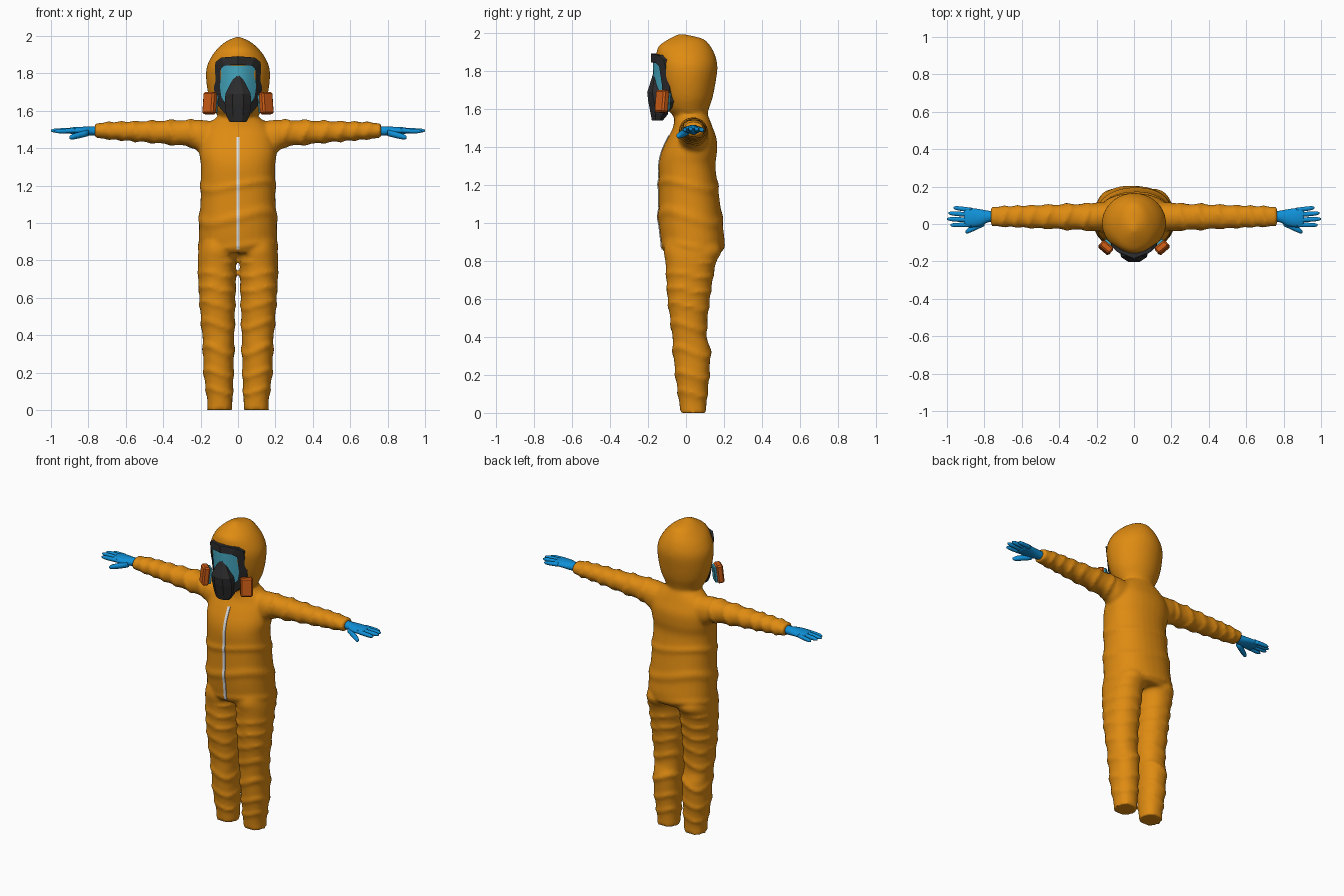
import bpy, bmesh, math
from mathutils import Vector, Matrix

if "Cube" in bpy.data.objects:
    bpy.data.objects.remove(bpy.data.objects["Cube"])


def material(name, rgb):
    m = bpy.data.materials.new(name)
    m.diffuse_color = (*rgb, 1)
    m.use_nodes = True
    m.node_tree.nodes["Principled BSDF"].inputs["Base Color"].default_value = m.diffuse_color
    return m


SUIT = material("suit_orange", (0.74, 0.26, 0.006))
GLOVE = material("glove_blue", (0.005, 0.28, 0.68))
BLACK = material("rubber_black", (0.025, 0.025, 0.027))
GLASS = material("visor_cyan", (0.06, 0.40, 0.54))
CAN = material("filter_orange", (0.62, 0.11, 0.008))
ZIP = material("zipper_grey", (0.75, 0.75, 0.75))


def finish(name, bm, mat, smooth=True):
    bmesh.ops.recalc_face_normals(bm, faces=bm.faces)
    for f in bm.faces:
        f.smooth = smooth
    me = bpy.data.meshes.new(name)
    bm.to_mesh(me)
    bm.free()
    me.materials.append(mat)
    ob = bpy.data.objects.new(name, me)
    bpy.context.collection.objects.link(ob)
    return ob


def spline(keys, steps):
    """Catmull-Rom rows through the key rows."""
    out = []
    for i in range(len(keys) - 1):
        p = [keys[max(0, min(len(keys) - 1, i + k))] for k in (-1, 0, 1, 2)]
        for s in range(steps):
            t = s / steps
            out.append([0.5 * (2 * b + (c - a) * t + (2 * a - 5 * b + 4 * c - d) * t * t
                               + (3 * b - a - 3 * c + d) * t ** 3) for a, b, c, d in zip(*p)])
    return out + [list(keys[-1])]


def loft(bm, keys, along, sides=24, steps=5, power=2.0, side=1, crease=0.0, freq=60, span=(-9, 9)):
    """Rings from rows (t, u0, u1, v0, v1), running along z or x; crease adds cloth folds."""
    rings = []
    for t, u0, u1, v0, v1 in spline(keys, steps):
        ring = []
        for k in range(sides):
            a = 2 * math.pi * (k + 0.5) / sides
            c, s = math.cos(a), math.sin(a)
            cu = math.copysign(abs(c) ** (2 / power), c)
            sv = math.copysign(abs(s) ** (2 / power), s)
            fold = 0
            if span[0] < t < span[1]:
                fold = crease * max(0, math.sin(freq * t + 1.1 * math.sin(2 * a) + 2 * math.sin(9 * t))) ** 3
            u = (u0 + u1) / 2 + cu * ((u1 - u0) / 2 + fold)
            v = (v0 + v1) / 2 + sv * ((v1 - v0) / 2 + fold)
            co = (u, v, t) if along == "z" else (t, u, v)
            ring.append(bm.verts.new((co[0] * side, co[1], co[2])))
        rings.append(ring)
    for r, q in zip(rings, rings[1:]):
        for k in range(sides):
            j = (k + 1) % sides
            bm.faces.new((r[k], r[j], q[j], q[k]))
    bm.faces.new(rings[0])
    bm.faces.new(rings[-1])


def sym(rows):
    return [(t, -w, w, a, b) for t, w, a, b in rows]


# Hooded suit: hood, torso, legs and sleeves fused into one cloth surface
hood = sym([(1.50, .11, -.05, .12), (1.56, .105, -.065, .112), (1.60, .125, -.10, .12),
            (1.66, .152, -.125, .14), (1.74, .168, -.145, .156), (1.82, .17, -.158, .166),
            (1.88, .148, -.157, .155), (1.93, .112, -.145, .13), (1.97, .065, -.09, .09),
            (1.995, .012, -.04, -.01)])
torso = sym([(.84, .208, -.112, .185), (.90, .21, -.13, .203), (1.0, .207, -.142, .192),
             (1.1, .201, -.143, .18), (1.2, .199, -.142, .167), (1.3, .198, -.143, .155),
             (1.37, .206, -.13, .163), (1.44, .20, -.10, .162), (1.50, .18, -.07, .142),
             (1.545, .14, -.062, .125), (1.58, .09, -.06, .11)])
leg = [(0.0, .03, .166, -.032, .108), (.05, .03, .164, -.035, .108), (.2, .025, .182, -.055, .122),
       (.33, .022, .186, -.068, .127), (.42, .02, .192, -.073, .108), (.6, .015, .206, -.096, .125),
       (.78, .009, .214, -.107, .155), (.85, .007, .212, -.118, .188), (.9, .02, .20, -.11, .17)]
arm = [(.10, -.03, .12, 1.36, 1.54), (.2, -.04, .115, 1.375, 1.552), (.25, -.032, .108, 1.408, 1.55),
       (.35, -.028, .105, 1.42, 1.548), (.5, -.022, .10, 1.434, 1.543), (.65, -.015, .095, 1.446, 1.54),
       (.765, -.012, .092, 1.455, 1.533)]
bm = bmesh.new()
loft(bm, hood, "z", 32)
loft(bm, torso, "z", 32, 8, 2.25, crease=.008, freq=50, span=(.86, 1.25))
for s in (1, -1):
    loft(bm, leg, "z", 28, 10, 2.2, s, .009, 62, (.08, .8))
    loft(bm, arm, "x", 24, 10, 2.1, s, .011, 75, (.24, .73))
suit = finish("hooded_suit", bm, SUIT)
rm = suit.modifiers.new("fuse", "REMESH")
rm.mode = "VOXEL"
rm.voxel_size = .011
rm.use_smooth_shade = True
sm = suit.modifiers.new("soften", "SMOOTH")
sm.factor, sm.iterations = .5, 4

# Gloves: palm, four fingers and thumb on each hand
palm = [(.74, .01, .07, 1.468, 1.518), (.78, .008, .072, 1.466, 1.518), (.82, -.012, .08, 1.47, 1.516),
        (.87, -.02, .087, 1.474, 1.514), (.90, -.015, .086, 1.478, 1.51), (.91, 0, .07, 1.485, 1.504)]
fingers = [((.87, .075, 1.494), (.965, .087, 1.488), .013), ((.87, .049, 1.496), (.992, .058, 1.494), .0135),
           ((.87, .021, 1.496), (1.0, .027, 1.494), .0135), ((.87, -.004, 1.494), (.982, -.006, 1.49), .013),
           ((.80, .006, 1.482), (.902, -.043, 1.457), .018)]
bm = bmesh.new()
for s in (1, -1):
    loft(bm, palm, "x", 12, 3, side=s)
    for a, b, r in fingers:
        rows = []
        for f, w in ((0, 1), (.5, 1), (.85, .85), (1, .35)):
            x, y, z = Vector(a).lerp(Vector(b), f)
            rows.append((x, y - r * w, y + r * w, z - r * w, z + r * w))
        loft(bm, rows, "x", 8, 2, side=s)
finish("gloves", bm, GLOVE)


# Mask frame and visor share one curved face surface
def face_y(x, z):
    return -.185 + 4.5 * x * x + .15 * max(0, 1.87 - z) * abs(x) / .12


outer = [(0, 1.892), (.09, 1.885), (.121, 1.86), (.129, 1.72), (.118, 1.64), (.07, 1.585), (0, 1.58)]
inner = [(0, 1.846), (.072, 1.842), (.092, 1.825), (.096, 1.72), (.088, 1.67), (.055, 1.625), (0, 1.62)]
bm = bmesh.new()
for s in (1, -1):
    o, i = [[bm.verts.new((s * x, face_y(x, z), z)) for x, z in pts] for pts in (outer, inner)]
    for k in range(6):
        bm.faces.new((o[k], o[k + 1], i[k + 1], i[k]))
bmesh.ops.remove_doubles(bm, verts=bm.verts, dist=1e-4)
bmesh.ops.recalc_face_normals(bm, faces=bm.faces)
ext = bmesh.ops.extrude_face_region(bm, geom=bm.faces[:], use_keep_orig=True)
bmesh.ops.translate(bm, vec=(0, .045, 0), verts=[v for v in ext["geom"] if isinstance(v, bmesh.types.BMVert)])
finish("mask_frame", bm, BLACK, False)

bm = bmesh.new()
rows = [[bm.verts.new((x * c / 4, face_y(x * c / 4, z) + .01, z)) for c in range(-4, 5)]
        for x, z in inner[1:-1]]
for r, q in zip(rows, rows[1:]):
    for k in range(8):
        bm.faces.new((r[k], r[k + 1], q[k + 1], q[k]))
bmesh.ops.reverse_faces(bm, faces=bm.faces)
finish("visor", bm, GLASS)

# Faceted breathing muzzle
bm = bmesh.new()
loft(bm, sym([(1.54, .048, -.182, -.12), (1.575, .068, -.19, -.09), (1.64, .077, -.203, -.09),
              (1.69, .073, -.208, -.11), (1.75, .042, -.187, -.13), (1.79, .016, -.174, -.15)]),
     "z", 8, 1)
finish("muzzle", bm, BLACK, False)


# Filter canisters, angled outward, with a cyan backing plate
def filters(name, mat, depth, size, bevel):
    bm = bmesh.new()
    for s in (1, -1):
        rot = Matrix.Rotation(math.radians(40 * s), 4, "Z")
        tilt = Matrix.Rotation(math.radians(-6), 4, "X")
        place = (Matrix.Translation((.147 * s, -.122, 1.64)) @ rot @ tilt
                 @ Matrix.Translation((0, depth, 0)) @ Matrix.Diagonal((*size, 1)))
        bmesh.ops.create_cube(bm, size=1, matrix=place)
    bmesh.ops.bevel(bm, geom=bm.edges[:], offset=bevel, segments=1, affect="EDGES")
    finish(name, bm, mat, False)


filters("filter_canisters", CAN, -.006, (.075, .042, .118), .009)
filters("filter_backs", GLASS, .02, (.062, .018, .1), .004)

# Zipper strip laid on the front of the suit
bpy.context.view_layer.update()
body = suit.evaluated_get(bpy.context.evaluated_depsgraph_get())
bm = bmesh.new()
pairs = []
for k in range(41):
    z = .86 + .6 * k / 40
    hit, loc, _, _ = body.ray_cast(Vector((.003, -1, z)), Vector((0, 1, 0)))
    y = (loc.y if hit else -.13) - .005
    pairs.append([bm.verts.new((x, yy, z)) for x, yy in ((-.009, y + .008), (-.009, y), (.009, y), (.009, y + .008))])
for a, b in zip(pairs, pairs[1:]):
    for j in range(3):
        bm.faces.new((a[j], a[j + 1], b[j + 1], b[j]))
finish("zipper", bm, ZIP, False)
